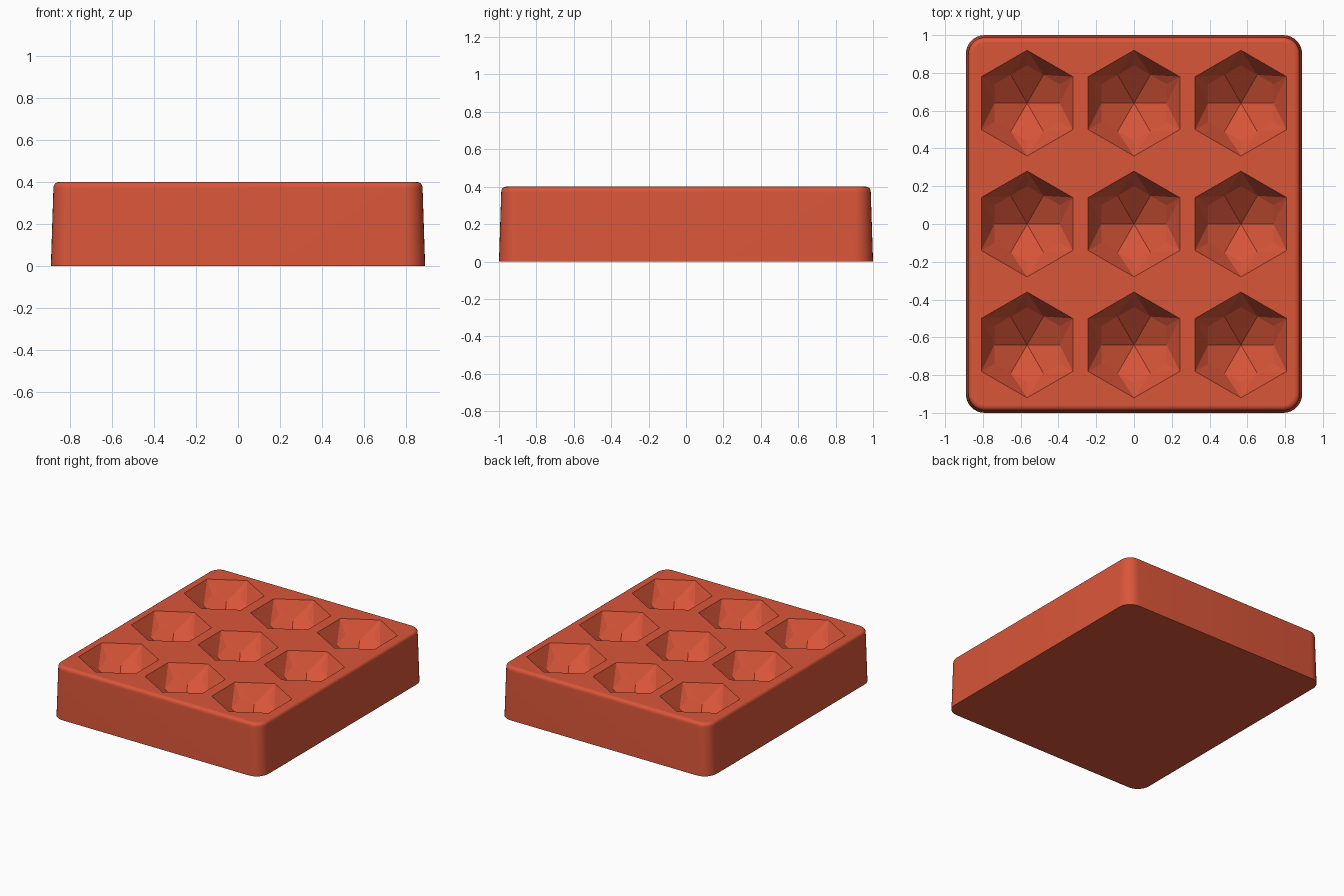
import bpy
import bmesh
from math import cos, sin, pi, radians

default = bpy.data.objects.get("Cube")
if default:
    bpy.data.objects.remove(default, do_unlink=True)

HALF_X, HALF_Y, HEIGHT = 0.89, 1.0, 0.40
CORNER, BEVEL = 0.1, 0.025
SPACING_X, SPACING_Y = 0.566, 0.64

clay = bpy.data.materials.new("terracotta_red")
clay.use_nodes = True
colour = (0.70, 0.092, 0.041, 1)
clay.diffuse_color = colour
clay.node_tree.nodes["Principled BSDF"].inputs["Base Color"].default_value = colour

bm = bmesh.new()


def rounded_ring(inset, z, steps=8):
    """Ring of vertices round a rounded rectangle."""
    r = CORNER - inset
    ring = []
    for k, (sx, sy) in enumerate([(1, 1), (-1, 1), (-1, -1), (1, -1)]):
        for i in range(steps + 1):
            a = (k + i / steps) * pi / 2
            ring.append(bm.verts.new((sx * (HALF_X - CORNER) + r * cos(a),
                                      sy * (HALF_Y - CORNER) + r * sin(a), z)))
    return ring


def loop_edges(ring):
    return [bm.edges.get(p) or bm.edges.new(p)
            for p in zip(ring, ring[1:] + ring[:1])]


def hex_ring(cx, cy, radius, depth, turn):
    return [bm.verts.new((cx + radius * cos(turn + i * pi / 3),
                          cy + radius * sin(turn + i * pi / 3), HEIGHT - depth))
            for i in range(6)]


def gem_pocket(cx, cy):
    """Hexagonal pit: faceted steep walls, then six kites to the lowest point."""
    rim = hex_ring(cx, cy, 0.28, 0, pi / 6)
    tips = hex_ring(cx, cy, 0.20, 0.09, pi / 6)
    mids = hex_ring(cx, cy, 0.173, 0.1325, 0)
    lowest = bm.verts.new((cx, cy, HEIGHT - 0.26))
    for i in range(6):
        j = (i + 1) % 6
        bm.faces.new((rim[i], rim[j], mids[j]))
        bm.faces.new((rim[i], mids[j], tips[i]))
        bm.faces.new((rim[i], tips[i], mids[i]))
        bm.faces.new((lowest, mids[i], tips[i], mids[j]))
    return loop_edges(rim)


# Tapered sides and rounded upper edge
rings = [rounded_ring(0, 0), rounded_ring(0.012, HEIGHT - BEVEL - 0.008)]
for i in range(5):
    a = i / 4 * pi / 2
    rings.append(rounded_ring(0.0125 + BEVEL * (1 - cos(a)),
                              HEIGHT - BEVEL * (1 - sin(a))))
sides = []
for low, high in zip(rings, rings[1:]):
    for i in range(len(low)):
        j = (i + 1) % len(low)
        sides.append(bm.faces.new((low[i], low[j], high[j], high[i])))
bm.faces.new(rings[0])

# Flat top surrounding the nine pockets
border = loop_edges(rings[-1])
for column in (-1, 0, 1):
    for row in (-1, 0, 1):
        border += gem_pocket(column * SPACING_X, row * SPACING_Y)
bmesh.ops.triangle_fill(bm, edges=border, use_beauty=True, normal=(0, 0, 1))

bmesh.ops.recalc_face_normals(bm, faces=bm.faces)
for face in sides:
    face.smooth = True
for edge in bm.edges:
    if len(edge.link_faces) == 2 and edge.calc_face_angle() > radians(30):
        edge.smooth = False

mesh = bpy.data.meshes.new("mould_tray")
bm.to_mesh(mesh)
bm.free()
mesh.materials.append(clay)
tray = bpy.data.objects.new("mould_tray", mesh)
bpy.context.collection.objects.link(tray)
